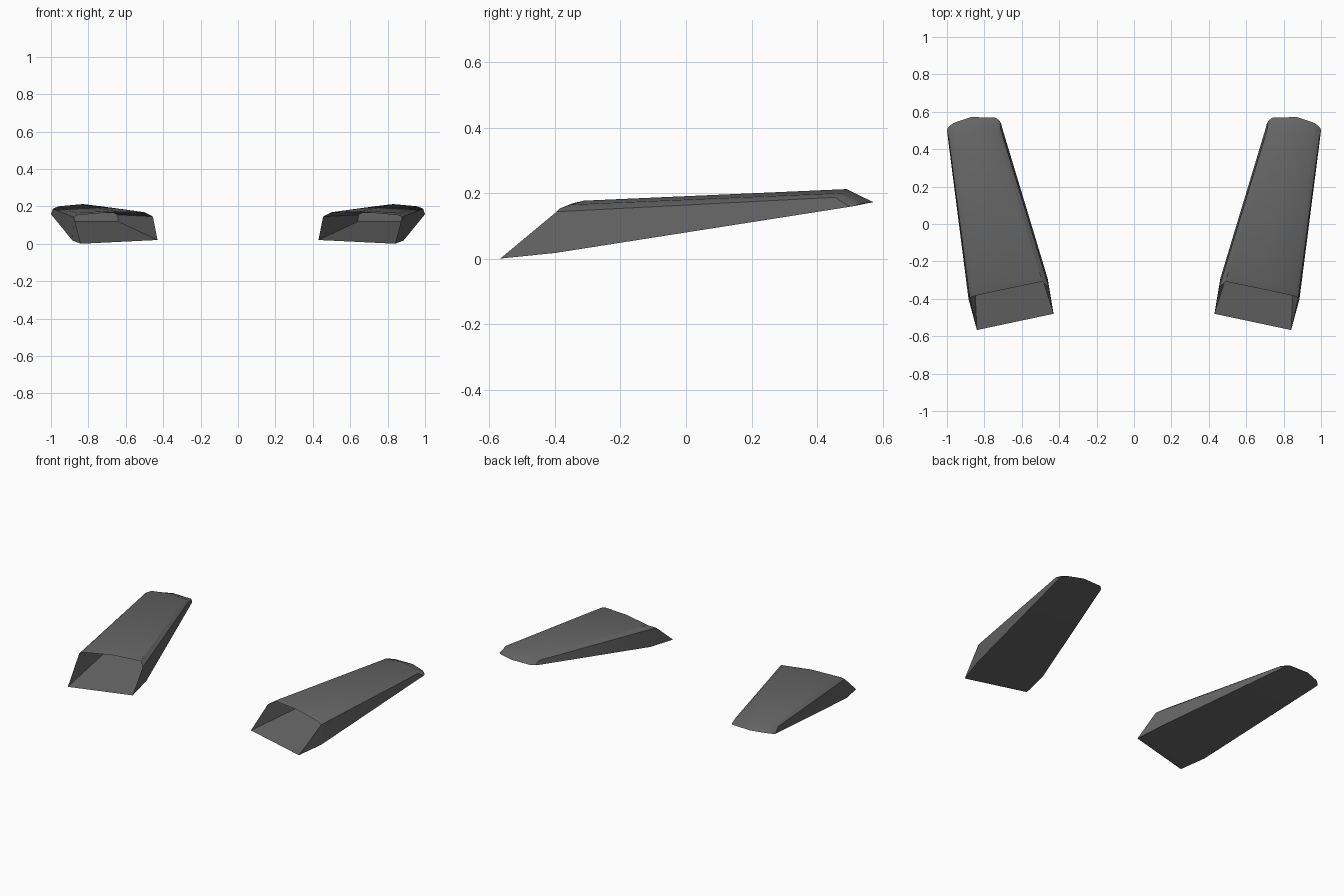
import bpy, bmesh
from mathutils import Vector

if "Cube" in bpy.data.objects:
    bpy.data.objects.remove(bpy.data.objects["Cube"])

# Section order: inner bottom, inner shoulder, top inner, top middle,
# top outer, outer shoulder, outer bottom
mouth = [(.43, -.48, .02), (.455, -.34, .145), (.49, -.308, .163), (.67, -.345, .169),
         (.855, -.385, .153), (.878, -.395, .143), (.84, -.567, .0)]
rear = [(.705, .515, .161), (.712, .505, .185), (.73, .495, .2), (.83, .49, .212),
        (.96, .475, .2), (.99, .455, .187), (1.0, .50, .158)]
tip = [(.71, .535, .165), (.718, .55, .168), (.737, .568, .172), (.87, .572, .172),
       (.965, .54, .168), (.985, .525, .164), (.997, .512, .16)]
throat = [(.64, .2, .118), (.645, .2, .155), (.66, .2, .163), (.75, .2, .167),
          (.86, .2, .16), (.873, .2, .15), (.875, .2, .118)]

# Section just behind the mouth, where the lip rolls over and the lower edges kink
neck = [tuple(Vector(a).lerp(Vector(b), .04)) for a, b in zip(mouth, rear)]
neck[0], neck[-1] = (.462, -.29, .036), (.885, -.40, .017)
for i, rise in ((2, .004), (3, .006), (4, .01)):
    x, y, z = neck[i]
    neck[i] = (x, y, z + rise)


def bridge(bm, a, b):
    n = len(a)
    for i in range(n):
        j = (i + 1) % n
        bm.faces.new((a[i], a[j], b[j], b[i]))


bm = bmesh.new()
loops = [[bm.verts.new(p) for p in sec] for sec in (mouth, neck, rear, tip)]
# Outer skin, with the flat underside closing each section
for a, b in zip(loops, loops[1:]):
    bridge(bm, a, b)
bm.faces.new(loops[-1])
# Recessed duct inside the mouth
inner = [bm.verts.new(p) for p in throat]
bridge(bm, loops[0], inner)
bm.faces.new(inner)
bmesh.ops.recalc_face_normals(bm, faces=bm.faces)

mesh = bpy.data.meshes.new("side_intakes")
bm.to_mesh(mesh)
bm.free()
ob = bpy.data.objects.new("side_intakes", mesh)
bpy.context.collection.objects.link(ob)

# Dark grey finish
mat = bpy.data.materials.new("dark_grey")
mat.diffuse_color = (.13, .13, .13, 1)
mat.use_nodes = True
mat.node_tree.nodes["Principled BSDF"].inputs["Base Color"].default_value = mat.diffuse_color
mesh.materials.append(mat)

# Opposite side
mirror = ob.modifiers.new("mirror", 'MIRROR')
mirror.use_mirror_merge = False

bpy.context.view_layer.objects.active = ob
ob.select_set(True)
bpy.ops.object.shade_smooth_by_angle(angle=0.5)
